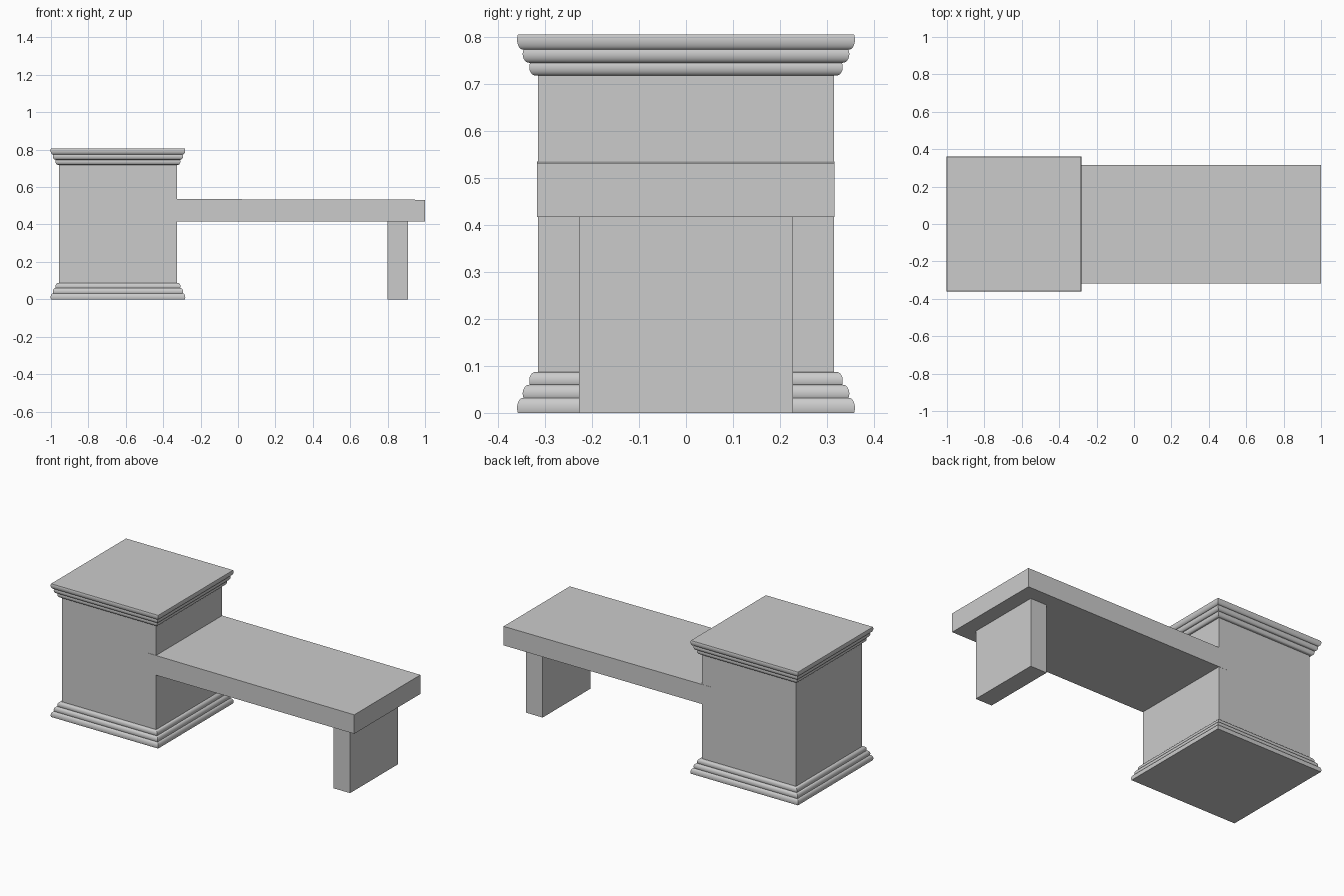
import bpy, bmesh, math

if "Cube" in bpy.data.objects:
    bpy.data.objects.remove(bpy.data.objects["Cube"])

PX = -0.642  # pedestal centre in x


def finish(name, bm):
    bmesh.ops.recalc_face_normals(bm, faces=bm.faces)
    mesh = bpy.data.meshes.new(name)
    bm.to_mesh(mesh)
    bm.free()
    obj = bpy.data.objects.new(name, mesh)
    bpy.context.collection.objects.link(obj)
    return obj


def box(name, x0, x1, y0, y1, z0, z1):
    bm = bmesh.new()
    bmesh.ops.create_cube(bm, size=1)
    for v in bm.verts:
        v.co.x = x1 if v.co.x > 0 else x0
        v.co.y = y1 if v.co.y > 0 else y0
        v.co.z = z1 if v.co.z > 0 else z0
    return finish(name, bm)


def moulding(name, base_z, direction):
    """Three stacked rounded steps swept around a square, capped both ends."""
    profile = []
    # half width, inset at the step, lower and upper height of each step
    for w, inset, z0, z1 in ((0.360, 0.013, 0.0, 0.032),
                             (0.348, 0.014, 0.032, 0.060),
                             (0.334, 0.013, 0.060, 0.087)):
        h = z1 - z0
        for i in range(13):
            a = math.radians(-30 + 10 * i)
            t = (math.sin(a) + 0.5) / 1.5
            profile.append((w - inset * (1 - math.cos(a)), z0 + h * t))
    bm = bmesh.new()
    rings = [[bm.verts.new((PX + sx * r, sy * r, base_z + direction * z))
              for sx, sy in ((-1, -1), (1, -1), (1, 1), (-1, 1))]
             for r, z in profile]
    for low, high in zip(rings, rings[1:]):
        for i in range(4):
            j = (i + 1) % 4
            bm.faces.new((low[i], low[j], high[j], high[i]))
    bm.faces.new(rings[0])
    bm.faces.new(rings[-1])
    obj = finish(name, bm)
    bpy.ops.object.select_all(action='DESELECT')
    obj.select_set(True)
    bpy.context.view_layer.objects.active = obj
    bpy.ops.object.shade_smooth_by_angle(angle=math.radians(32))
    return obj


# Square pedestal with matching base and cap mouldings
box("pedestal_body", PX - 0.315, PX + 0.315, -0.315, 0.315, 0.03, 0.78)
moulding("pedestal_base_moulding", 0.0, 1)
moulding("pedestal_cap_moulding", 0.806, -1)

# Bench slab let into the pedestal, its top rising very slightly towards it
slab = box("bench_slab", -0.385, 1.0, -0.317, 0.316, 0.417, 0.532)
for v in slab.data.vertices:
    if v.co.x < 0 and v.co.z > 0.5:
        v.co.z += 0.004

# Single block leg at the free end
box("bench_leg", 0.80, 0.91, -0.228, 0.228, 0.0, 0.42)
